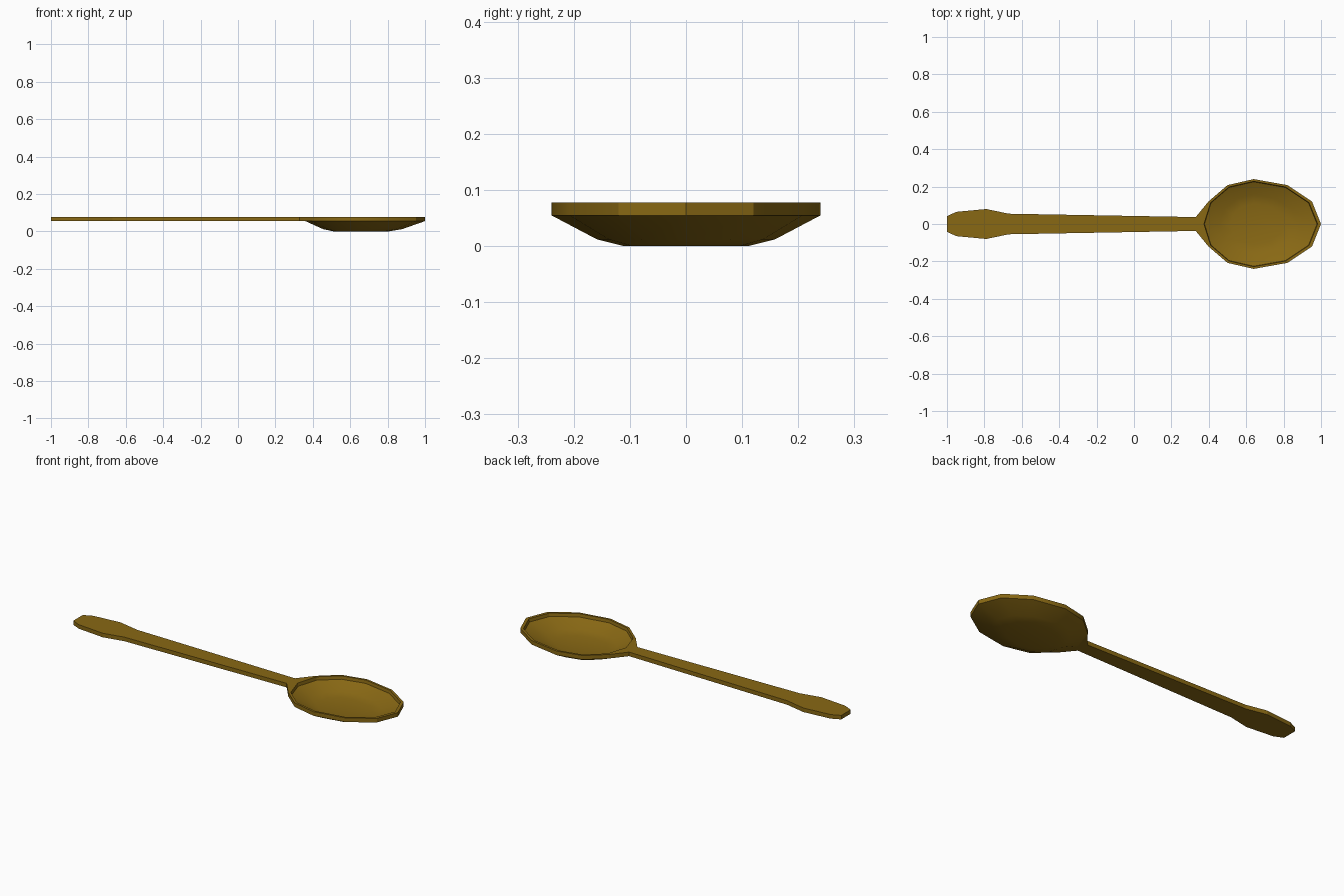
import bpy, bmesh
from math import sin, cos, pi, radians

cube = bpy.data.objects.get("Cube")
if cube:
    bpy.data.objects.remove(cube, do_unlink=True)

TOP = 0.078
EDGE = 0.055

# Old brass, used for the whole spoon
brass = bpy.data.materials.new("dark_brass")
brass.use_nodes = True
colour = (0.25, 0.14, 0.007, 1)
brass.diffuse_color = colour
bsdf = brass.node_tree.nodes["Principled BSDF"]
bsdf.inputs["Base Color"].default_value = colour
bsdf.inputs["Roughness"].default_value = 0.6


def make_object(name, bm):
    mesh = bpy.data.meshes.new(name)
    bm.to_mesh(mesh)
    bm.free()
    mesh.materials.append(brass)
    obj = bpy.data.objects.new(name, mesh)
    bpy.context.collection.objects.link(obj)
    return obj


# Bowl: twelve-sided egg rings (scale, height) from the underside over the rim to the inner floor
def egg_ring(bm, scale, z, sides=12):
    ring = []
    for i in range(sides):
        a = 2 * pi * i / sides
        reach = 0.36 if cos(a) > 0 else 0.28
        ring.append(bm.verts.new((0.64 + scale * reach * cos(a), scale * 0.24 * sin(a), z)))
    return ring


bm = bmesh.new()
profile = [(0.46, 0), (0.66, 0.012), (1, EDGE), (1, TOP),
           (0.95, TOP), (0.94, 0.06), (0.65, 0.025), (0.45, 0.015)]
rings = [egg_ring(bm, s, z) for s, z in profile]
for low, high in zip(rings, rings[1:]):
    for i in range(len(low)):
        j = (i + 1) % len(low)
        bm.faces.new((low[i], low[j], high[j], high[i]))
bm.faces.new(rings[0][::-1])
bm.faces.new(rings[-1])
bmesh.ops.recalc_face_normals(bm, faces=bm.faces)
bowl = make_object("bowl", bm)
bpy.ops.object.select_all(action='DESELECT')
bowl.select_set(True)
bpy.context.view_layer.objects.active = bowl
bpy.ops.object.shade_smooth_by_angle(angle=radians(30))

# Handle: half outline (centre x, edge x, half width), mirrored and thickened;
# the last station flares to hug the bowl rim
stations = [(-1, -1, 0.042), (-0.95, -0.95, 0.065), (-0.79, -0.79, 0.08),
            (-0.67, -0.67, 0.055), (0.33, 0.33, 0.037), (0.36, 0.398, 0.12)]
bm = bmesh.new()
pairs = [(bm.verts.new((xc, 0, TOP)), bm.verts.new((xe, w, TOP))) for xc, xe, w in stations]
for (c0, e0), (c1, e1) in zip(pairs, pairs[1:]):
    bm.faces.new((c0, c1, e1, e0))
handle = make_object("handle", bm)
mirror = handle.modifiers.new("Mirror", 'MIRROR')
mirror.use_axis = (False, True, False)
solid = handle.modifiers.new("Thickness", 'SOLIDIFY')
solid.thickness = TOP - EDGE
solid.offset = -1
